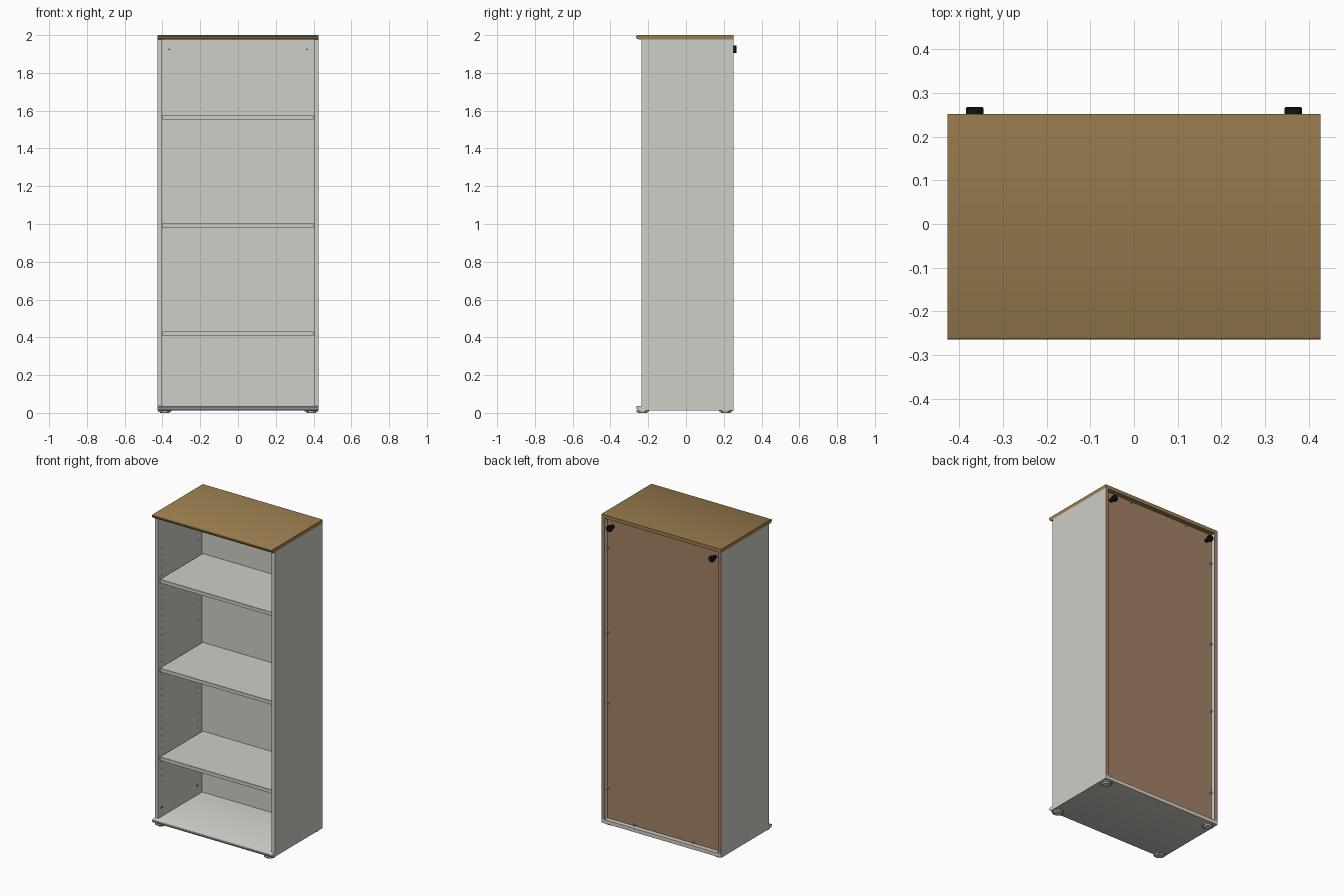
import bpy, bmesh, math
from mathutils import Matrix, Vector

if "Cube" in bpy.data.objects:
    bpy.data.objects.remove(bpy.data.objects["Cube"])


def material(name, rgb):
    m = bpy.data.materials.new(name)
    m.use_nodes = True
    col = (*rgb, 1)
    m.diffuse_color = col
    m.node_tree.nodes["Principled BSDF"].inputs["Base Color"].default_value = col
    return m


GREY = material("light grey laminate", (0.62, 0.62, 0.57))
WOOD = material("oak wood", (0.33, 0.21, 0.08))
BOARD = material("brown backing board", (0.37, 0.22, 0.13))
BLACK = material("black plastic", (0.006, 0.006, 0.006))
DARK = material("dark grey hole", (0.12, 0.12, 0.11))
METAL = material("grey metal", (0.3, 0.3, 0.28))


def finish(name, bm, mats, smooth=False):
    bmesh.ops.recalc_face_normals(bm, faces=bm.faces)
    mesh = bpy.data.meshes.new(name)
    bm.to_mesh(mesh)
    bm.free()
    for m in mats:
        mesh.materials.append(m)
    ob = bpy.data.objects.new(name, mesh)
    bpy.context.collection.objects.link(ob)
    if smooth:
        bpy.ops.object.select_all(action='DESELECT')
        ob.select_set(True)
        bpy.context.view_layer.objects.active = ob
        bpy.ops.object.shade_smooth_by_angle(angle=math.radians(35))
    return ob


def add_box(bm, lo, hi):
    lo, hi = Vector(lo), Vector(hi)
    size = Matrix.Diagonal((*(hi - lo), 1))
    return bmesh.ops.create_cube(bm, size=1, matrix=Matrix.Translation((lo + hi) / 2) @ size)


def box(name, lo, hi, *mats, bevel=0):
    bm = bmesh.new()
    add_box(bm, lo, hi)
    if bevel:
        bmesh.ops.bevel(bm, geom=bm.edges[:], offset=bevel, segments=2, affect='EDGES')
    return finish(name, bm, mats)


def add_disc(bm, at, axis, r1, r2, depth, sides=24):
    turn = Vector((0, 0, 1)).rotation_difference(Vector(axis)).to_matrix().to_4x4()
    bmesh.ops.create_cone(bm, cap_ends=True, segments=sides, radius1=r1, radius2=r2,
                          depth=depth, matrix=Matrix.Translation(at) @ turn)


W, T = 0.427, 0.022              # half width, board thickness
FRONT, BACK, NOSE = -0.235, 0.252, -0.265
INNER = W - T
PANEL = 0.222                    # rear face of the backing board


# Top and base boards with a rounded front nose
def nosed_board(name, z0, z1, mat):
    bm = bmesh.new()
    profile = [(BACK, z0), (BACK, z1), (NOSE + 0.007, z1), (NOSE + 0.002, z1 - 0.003),
               (NOSE, z1 - 0.008), (NOSE + 0.002, z1 - 0.014), (NOSE + 0.007, z1 - 0.020),
               (NOSE + 0.016, z0)]
    face = bm.faces.new([bm.verts.new((-W, y, z)) for y, z in profile])
    ext = bmesh.ops.extrude_face_region(bm, geom=[face])
    verts = [v for v in ext["geom"] if isinstance(v, bmesh.types.BMVert)]
    bmesh.ops.translate(bm, verts=verts, vec=(2 * W, 0, 0))
    return finish(name, bm, [mat], smooth=True)


nosed_board("top_board", 1.977, 2.0, WOOD)
nosed_board("base_board", 0.013, 0.037, GREY)

# Side boards, with bare brown rear edges
for side, s in (("left", 1), ("right", -1)):
    x0, x1 = sorted((s * INNER, s * W))
    ob = box(side + "_side_board", (x0, FRONT, 0.037), (x1, BACK, 1.977), GREY, BOARD)
    for p in ob.data.polygons:
        p.material_index = int(p.normal.y > 0.5)

# Backing board: grey inside, brown behind
panel = box("backing_board", (-INNER, PANEL - 0.008, 0.037), (INNER, PANEL, 1.977), GREY, BOARD)
for p in panel.data.polygons:
    p.material_index = int(p.normal.y > 0.5)

# Shelves
for i, z in enumerate((0.42, 0.992, 1.564)):
    box(f"shelf_{i + 1}", (-0.401, -0.225, z - 0.012), (0.401, PANEL - 0.009, z + 0.012),
        GREY, bevel=0.002)

# Shelf pin holes and connector caps on the inner sides
bm = bmesh.new()
for s in (1, -1):
    for y in (-0.195, 0.165):
        for k in range(36):
            z = 0.26 + k * 0.043
            if all(abs(z - c) > 0.02 for c in (0.42, 0.992, 1.564)):
                add_disc(bm, (s * INNER, y, z), (1, 0, 0), 0.0035, 0.0035, 0.001, 8)
        add_disc(bm, (s * INNER, y, 0.095), (1, 0, 0), 0.009, 0.009, 0.002, 16)
finish("shelf_pin_holes", bm, [DARK])

# Clips holding the backing board around its edge
bm = bmesh.new()
clips = [(s * (INNER - 0.006), z) for s in (1, -1) for z in (0.23, 0.78, 1.235, 1.78)]
clips += [(s * 0.21, z) for s in (1, -1) for z in (0.044, 1.970)]
for x, z in clips:
    add_disc(bm, (x, PANEL + 0.005, z), (0, 1, 0), 0.007, 0.006, 0.012, 12)
finish("back_clips", bm, [METAL], smooth=True)

# Wall fixings: inner plate with screw, black holder behind
for side, s in (("left", 1), ("right", -1)):
    x, z, y = s * 0.365, 1.925, PANEL - 0.008
    box(side + "_fixing_plate", (x - 0.019, y - 0.004, z - 0.019), (x + 0.019, y, z + 0.019),
        GREY, bevel=0.001)
    bm = bmesh.new()
    add_disc(bm, (x, y - 0.004, z), (0, 1, 0), 0.005, 0.005, 0.002, 12)
    finish(side + "_fixing_screw", bm, [DARK])
    bm = bmesh.new()
    add_disc(bm, (x, PANEL + 0.015, z), (0, 1, 0), 0.012, 0.012, 0.03, 20)
    add_disc(bm, (x, 0.259, z), (0, 1, 0), 0.020, 0.020, 0.014, 20)
    add_disc(bm, (x, 0.267, z), (0, 1, 0), 0.020, 0.017, 0.003, 20)
    finish(side + "_wall_holder", bm, [BLACK], smooth=True)

# Feet: wide flange with a smaller glide
for side, s in (("left", 1), ("right", -1)):
    for end, y in (("front", -0.23), ("back", 0.21)):
        bm = bmesh.new()
        add_disc(bm, (s * 0.388, y, 0.010), (0, 0, 1), 0.035, 0.035, 0.006, 32)
        add_disc(bm, (s * 0.388, y, 0.0035), (0, 0, 1), 0.024, 0.028, 0.007, 32)
        finish(f"{end}_{side}_foot", bm, [GREY], smooth=True)
